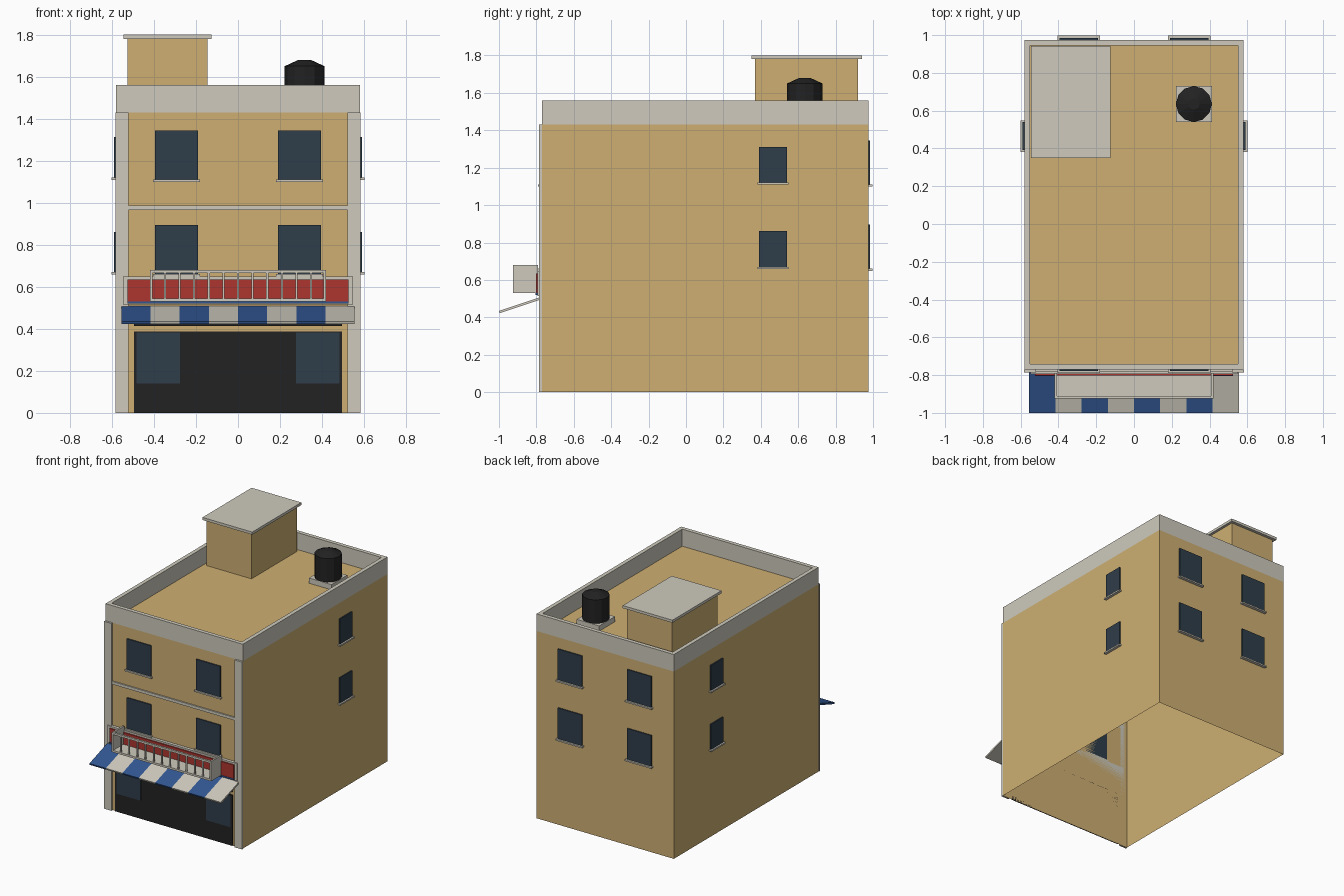
import bpy, bmesh, math
from mathutils import Matrix, Vector

start = bpy.data.objects.get("Cube")
if start:
    bpy.data.objects.remove(start, do_unlink=True)


def material(name, rgb, rough=0.8):
    m = bpy.data.materials.new(name)
    m.use_nodes = True
    m.diffuse_color = (*rgb, 1)
    bsdf = m.node_tree.nodes["Principled BSDF"]
    bsdf.inputs["Base Color"].default_value = (*rgb, 1)
    bsdf.inputs["Roughness"].default_value = rough
    return m


WALL = material("ochre plaster", (0.62, 0.43, 0.17))
TRIM = material("pale stone", (0.62, 0.59, 0.51))
GLASS = material("dark glass", (0.028, 0.047, 0.068))
BLACK = material("black", (0.016, 0.016, 0.016))
RED = material("sign red", (0.42, 0.035, 0.028))
BLUE = material("awning blue", (0.032, 0.095, 0.29))


def finish(name, bm, mat):
    mesh = bpy.data.meshes.new(name)
    bm.to_mesh(mesh)
    bm.free()
    mesh.materials.append(mat)
    obj = bpy.data.objects.new(name, mesh)
    bpy.context.collection.objects.link(obj)
    return obj


def box(name, mat, x, y, z, skip=()):
    """Box from (min, max) ranges; skip drops the top and/or bottom face."""
    bm = bmesh.new()
    bmesh.ops.create_cube(bm, size=1)
    gone = [f for f in bm.faces if ("top" in skip and f.normal.z > 0.5)
            or ("bottom" in skip and f.normal.z < -0.5)]
    bmesh.ops.delete(bm, geom=gone, context="FACES")
    for v in bm.verts:
        v.co = Vector([r[0] if c < 0 else r[1] for c, r in zip(v.co, (x, y, z))])
    return finish(name, bm, mat)


HALF, FRONT, BACK, ROOF = 0.58, -0.77, 0.975, 1.43

# Main shell, open underneath, with a thin parapet ring
box("building_walls", WALL, (-HALF, HALF), (FRONT, BACK), (0, ROOF), ("bottom",))
parapet = box("parapet", TRIM, (-HALF, HALF), (FRONT, BACK), (ROOF, 1.56), ("top", "bottom"))
ring = parapet.modifiers.new("thickness", "SOLIDIFY")
ring.thickness, ring.offset, ring.use_even_offset = 0.03, -1, True

# Corner pilasters and floor band on the front
for side, s in (("left", 1), ("right", -1)):
    box("pilaster_" + side, TRIM, sorted((s * 0.52, s * 0.583)), (-0.785, FRONT), (0, ROOF))
box("floor_band", TRIM, (-0.52, 0.52), (-0.78, FRONT), (0.965, 0.987))


# Windows: a pane and a sill, placed on any wall
def window(name, axis, sign, wall, centre, half, bottom, height, sill_out):
    across = (centre - half, centre + half)
    wide = (centre - half - 0.01, centre + half + 0.01)
    pane = sorted((wall, wall + sign * 0.009))
    sill = sorted((wall, wall + sign * sill_out))
    up, low = (bottom, bottom + height), (bottom - 0.011, bottom)
    if axis == "y":
        box(name + "_pane", GLASS, across, pane, up)
        box(name + "_sill", TRIM, wide, sill, low)
    else:
        box(name + "_pane", GLASS, pane, across, up)
        box(name + "_sill", TRIM, sill, wide, low)


for floor, base in (("lower", 0.66), ("upper", 1.11)):
    for side, s in (("left", 1), ("right", -1)):
        window(f"front_window_{floor}_{side}", "y", -1, FRONT, s * 0.293, 0.102, base, 0.235, 0.02)
        window(f"back_window_{floor}_{side}", "y", 1, BACK, s * 0.293, 0.102, base, 0.235, 0.023)
        window(f"side_window_{floor}_{side}", "x", s, s * HALF, 0.465, 0.074, base + 0.01, 0.192, 0.021)

# Shopfront with two display panes and a dark strip under the awning
box("shopfront", BLACK, (-0.495, 0.495), (-0.776, FRONT), (0, 0.388))
box("shop_lintel_strip", BLACK, (-0.495, 0.495), (-0.778, FRONT), (0.413, 0.425))
for side, s in (("left", 1), ("right", -1)):
    box("display_pane_" + side, GLASS, sorted((s * 0.277, s * 0.482)), (-0.78, -0.774), (0.14, 0.382))

# Sign board
box("sign_frame", TRIM, (-0.547, 0.547), (-0.793, FRONT), (0.515, 0.648))
box("sign_panel", RED, (-0.525, 0.525), (-0.802, -0.79), (0.53, 0.635))
box("sign_stripe", BLUE, (-0.525, 0.525), (-0.805, -0.79), (0.52, 0.531))

# Balcony: slab, solid ends, rails and balusters
box("balcony_floor", TRIM, (-0.42, 0.42), (-0.925, -0.79), (0.53, 0.545))
box("balcony_top_rail", TRIM, (-0.42, 0.42), (-0.925, -0.91), (0.665, 0.68))
for side, s in (("left", 1), ("right", -1)):
    box("balcony_end_" + side, TRIM, sorted((s * 0.407, s * 0.42)), (-0.925, -0.79), (0.53, 0.68))
for i in range(-5, 6):
    x = i * 0.0695
    box(f"baluster_{i + 6}", TRIM, (x - 0.005, x + 0.005), (-0.922, -0.912), (0.54, 0.67))

# Sloping striped awning
STRIPES, WIDTH = 8, 1.11
bm = bmesh.new()
for i in range(STRIPES):
    w = WIDTH / STRIPES
    place = (Matrix.Translation((-WIDTH / 2 + w * (i + 0.5), -0.888, 0.465))
             @ Matrix.Rotation(math.atan2(0.075, 0.225), 4, "X")
             @ Matrix.Diagonal((w, 0.232, 0.013, 1)))
    made = bmesh.ops.create_cube(bm, size=1, matrix=place)
    for f in {f for v in made["verts"] for f in v.link_faces}:
        f.material_index = i % 2
awning = finish("awning", bm, BLUE)
awning.data.materials.append(TRIM)

# Stair hut on the roof
box("stair_hut", WALL, (-0.525, -0.145), (0.37, 0.92), (ROOF, 1.78))
box("stair_hut_roof", TRIM, (-0.545, -0.125), (0.35, 0.942), (1.78, 1.8))

# Water tank on its pad
TX, TY, R = 0.317, 0.635, 0.095
box("tank_pad", TRIM, (TX - R, TX + R), (TY - R, TY + R), (ROOF, 1.47))
bm = bmesh.new()
for r1, r2, low, high in ((R, R, 1.47, 1.65), (R, 0.03, 1.65, 1.68)):
    bmesh.ops.create_cone(bm, cap_ends=True, segments=12, radius1=r1, radius2=r2, depth=high - low,
                          matrix=Matrix.Translation((TX, TY, (low + high) / 2)))
finish("water_tank", bm, BLACK)
